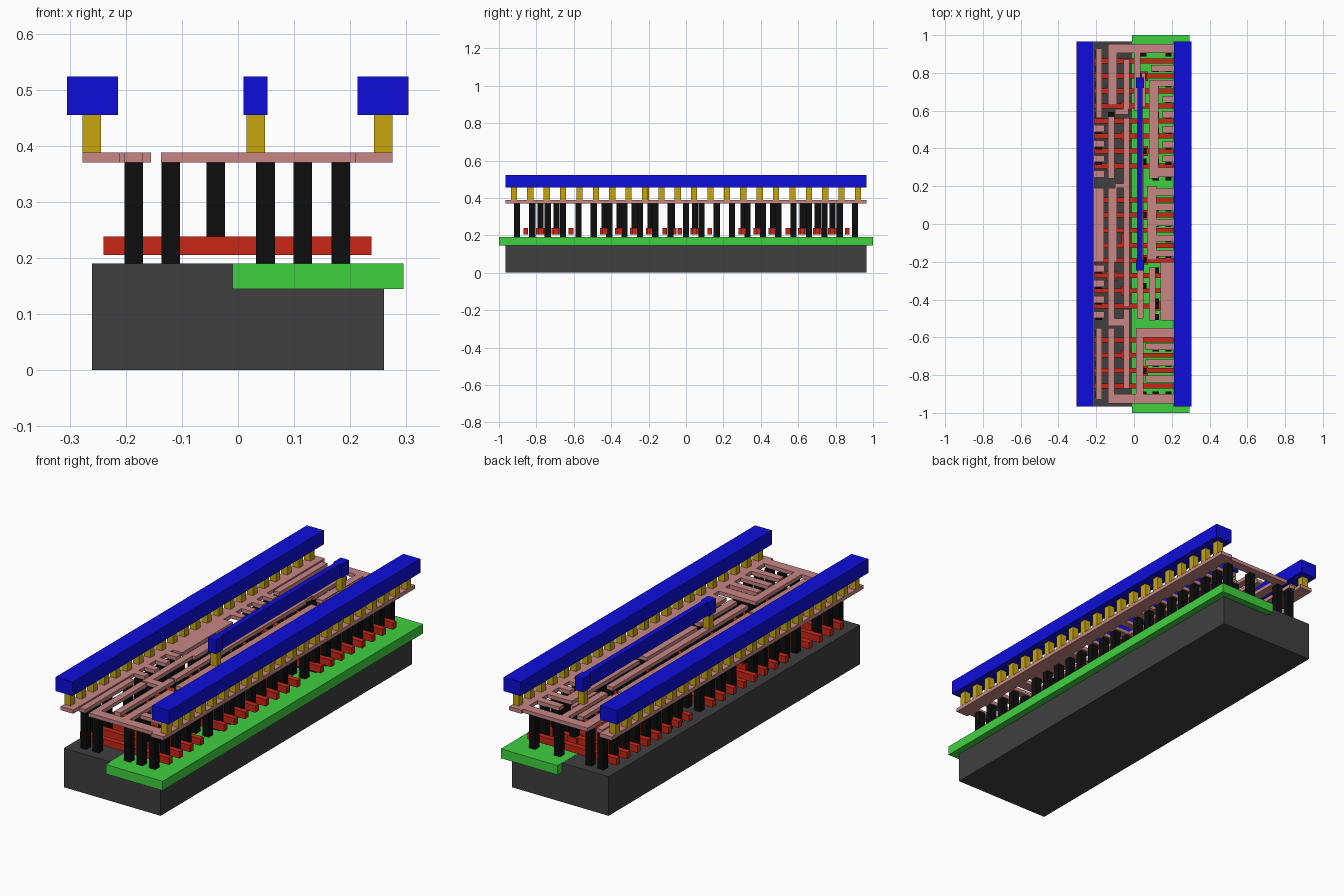
import bpy, bmesh


def boxes(name, rects, z0, z1, color=None):
    """One object made of boxes; rects are (x0, x1, y0, y1)."""
    bm = bmesh.new()
    for x0, x1, y0, y1 in rects:
        lo = [bm.verts.new((x, y, z0)) for x, y in ((x0, y0), (x1, y0), (x1, y1), (x0, y1))]
        hi = [bm.verts.new((v.co.x, v.co.y, z1)) for v in lo]
        bm.faces.new(lo[::-1])
        bm.faces.new(hi)
        for i in range(4):
            j = (i + 1) % 4
            bm.faces.new((lo[i], lo[j], hi[j], hi[i]))
    me = bpy.data.meshes.new(name)
    bm.to_mesh(me)
    bm.free()
    ob = bpy.data.objects.new(name, me)
    bpy.context.collection.objects.link(ob)
    if color:
        mat = bpy.data.materials.new(name + "_color")
        mat.diffuse_color = (*color, 1)
        me.materials.append(mat)
    return ob


def sq(x, y, w=0.033):
    return (x - w / 2, x + w / 2, y - w / 2, y + w / 2)


def fingers(x0, x1, ys, w=0.036):
    return [(x0, x1, y - w / 2, y + w / 2) for y in ys]


RED, BLACK, PINK = (0.58, 0.02, 0.008), (0.004, 0.004, 0.004), (0.57, 0.24, 0.23)
GOLD, BLUE, GREEN = (0.57, 0.38, 0.004), (0.004, 0.004, 0.7), (0.05, 0.64, 0.05)

# Substrate block and the well along one side
boxes("substrate", [(-0.26, 0.26, -0.965, 0.965)], 0, 0.19, (0.05, 0.05, 0.05))
boxes("well", [(-0.01, 0.295, -1, 1)], 0.145, 0.1905, GREEN)

# Gate bars in three groups, with landing pads
gates = [0.862 - 0.0793 * i for i in range(8)]
gates += [0.127 - 0.0801 * i for i in range(8)]
gates += [-0.614 - 0.081 * i for i in range(4)]
pads = [(-0.04, 0.624), (-0.04, 0.465), (-0.04, -0.075), (-0.04, -0.354), (-0.04, -0.693),
        (0.049, 0.783), (0.049, 0.386), (0.049, 0.048), (0.049, -0.19), (0.049, -0.778),
        (-0.12, 0.704), (-0.12, 0.307), (-0.12, -0.275), (0.115, -0.434)]
boxes("gate_bars", [(-0.24, 0.238, y - 0.013, y + 0.013) for y in gates]
      + [sq(x, y, 0.05) for x, y in pads], 0.205, 0.238, RED)

# Contact posts between the gates, and short ones on the pads
gaps = [-0.904 + 0.0822 * i for i in range(23)]
posts = [sq(-0.186, y) for i, y in enumerate(gaps) if i not in (3, 9, 14)]
posts += [sq(0.183, y) for i, y in enumerate(gaps) if i not in (4, 13)]
posts += [sq(0.115, y) for i, y in enumerate(gaps) if i % 3 != 1]
posts += [sq(0.049, gaps[i]) for i in (0, 7, 15, 22)]
posts += [sq(-0.12, gaps[i]) for i in (0, 4, 10, 13, 18, 22)]
boxes("contact_posts", posts, 0.19, 0.37, BLACK)
boxes("pad_posts", [sq(x, y) for x, y in pads], 0.238, 0.37, BLACK)

# Lower metal: rails, tracks and comb fingers
metal = [
    (-0.277, -0.21, -0.965, 0.965), (0.209, 0.275, -0.965, 0.965),
    (-0.137, 0.21, 0.905, 0.952), (-0.137, 0.21, -0.95, -0.90),
    (-0.137, -0.09, 0.63, 0.91), (-0.055, -0.023, 0.61, 0.87),
    (-0.202, -0.17, 0.56, 0.93), (0.0, 0.035, 0.60, 0.91),
    (-0.137, -0.104, 0.24, 0.57), (-0.055, -0.023, -0.44, 0.56),
    (0.08, 0.13, 0.24, 0.76), (0.08, 0.21, 0.25, 0.30),
    (0.04, 0.06, 0.62, 0.80), (0.015, 0.05, -0.50, 0.54),
    (-0.21, -0.16, -0.20, 0.19), (-0.137, -0.09, -0.20, 0.19),
    (0.07, 0.12, -0.19, 0.20), (-0.137, -0.104, -0.53, -0.20),
    (0.14, 0.21, -0.51, -0.20), (0.08, 0.115, -0.51, -0.23),
    (-0.137, -0.104, -0.90, -0.55), (-0.055, -0.023, -0.87, -0.45),
    (0.01, 0.05, -0.90, -0.55), (-0.202, -0.17, -0.93, -0.55),
    (0.05, 0.21, -0.60, -0.55), (-0.137, -0.03, -0.54, -0.50),
    (-0.10, -0.03, 0.58, 0.61), (-0.10, -0.03, 0.19, 0.215),
]
metal += fingers(-0.22, -0.155, [0.505, 0.425, 0.345, 0.265, -0.235, -0.315, -0.40, -0.48])
metal += fingers(0.09, 0.22, [0.825, 0.745])
metal += fingers(0.15, 0.22, [0.66, 0.58, 0.50, 0.42, 0.345])
metal += fingers(0.11, 0.22, [0.17, 0.09, 0.008, -0.075, -0.155])
metal += fingers(0.06, 0.22, [-0.65, -0.735, -0.82])
boxes("lower_metal", metal, 0.37, 0.388, PINK)

# Vias up to the top metal
vias = [sq(x, -0.92 + 0.0876 * i) for x in (-0.261, 0.259) for i in range(22)]
vias += [sq(0.032, 0.745), sq(0.032, -0.215)]
boxes("vias", vias, 0.388, 0.455, GOLD)

# Top metal: two power rails and the short middle strap
boxes("power_rails", [(-0.305, -0.214, -0.965, 0.965), (0.213, 0.304, -0.965, 0.965)],
      0.455, 0.523, BLUE)
boxes("middle_strap", [(0.01, 0.053, 0.72, 0.775), (0.018, 0.045, -0.19, 0.72),
                       (0.01, 0.053, -0.245, -0.19)], 0.455, 0.523, BLUE)
